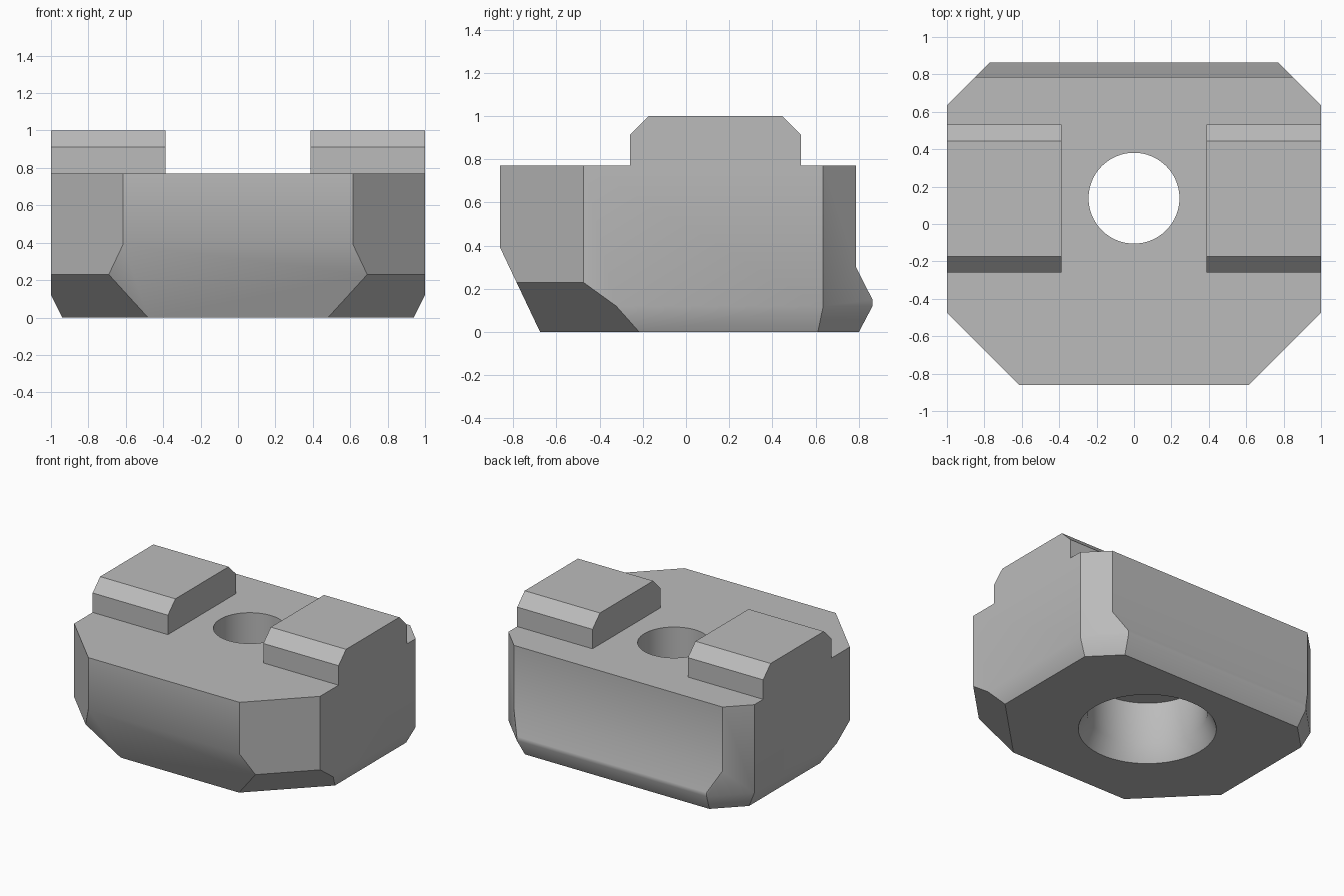
import bpy, bmesh, math
from mathutils import Vector

cube = bpy.data.objects.get("Cube")
if cube:
    bpy.data.objects.remove(cube, do_unlink=True)

steel = bpy.data.materials.new("plain_grey_steel")
steel.use_nodes = True
GREY = (0.5, 0.5, 0.5, 1)
steel.diffuse_color = GREY
steel.node_tree.nodes["Principled BSDF"].inputs["Base Color"].default_value = GREY


def make_object(name, bm):
    bmesh.ops.recalc_face_normals(bm, faces=bm.faces[:])
    mesh = bpy.data.meshes.new(name)
    bm.to_mesh(mesh)
    bm.free()
    mesh.materials.append(steel)
    obj = bpy.data.objects.new(name, mesh)
    bpy.context.collection.objects.link(obj)
    return obj


def activate(obj):
    bpy.ops.object.select_all(action="DESELECT")
    obj.select_set(True)
    bpy.context.view_layer.objects.active = obj


def extrude_x(profile, x0, x1):
    """Extrude a (y, z) outline along x."""
    bm = bmesh.new()
    face = bm.faces.new([bm.verts.new((x0, y, z)) for y, z in profile])
    ext = bmesh.ops.extrude_face_region(bm, geom=[face])["geom"]
    verts = [v for v in ext if isinstance(v, bmesh.types.BMVert)]
    bmesh.ops.translate(bm, verts=verts, vec=(x1 - x0, 0, 0))
    return bm


def slice_off(bm, point, normal):
    """Cut away everything beyond a plane and cap the cut."""
    geom = bm.verts[:] + bm.edges[:] + bm.faces[:]
    cut = bmesh.ops.bisect_plane(bm, geom=geom, plane_co=point, plane_no=normal,
                                 clear_outer=True, dist=1e-5)["geom_cut"]
    edges = [e for e in cut if isinstance(e, bmesh.types.BMEdge) and e.is_boundary]
    if edges:
        bmesh.ops.contextual_create(bm, geom=edges)


# Main block: side outline with sloping front and a rounded rear lip
body_outline = [(-0.86, 0.77), (-0.86, 0.39), (-0.675, 0), (0.80, 0),
                (0.863, 0.12), (0.863, 0.15), (0.787, 0.30), (0.787, 0.77)]
bm = extrude_x(body_outline, -1, 1)
root = math.sqrt(2)
for s in (-1, 1):
    # upright corner cuts, front then back
    slice_off(bm, Vector((s, -0.475, 0)), Vector((s, -1, 0)))
    slice_off(bm, Vector((s, 0.635, 0)), Vector((s, 1, 0)))
    # steep bevel under the front corner
    slice_off(bm, Vector((s, -0.475, 0.23)), Vector((s / root, -1 / root, -0.98)))
    # tapered lower edge along the side and rear corner
    slice_off(bm, Vector((s, 0, 0.12)), Vector((s, 0, -0.5)))
    slice_off(bm, Vector((s, 0.635, 0.12)), Vector((s / root, 1 / root, -0.5)))
body = make_object("nut_body", bm)

# Stepped bore: wide below, narrow above
bore_outline = [(0, -0.1), (0.51, -0.1), (0.40, 0.12), (0.40, 0.43),
                (0.243, 0.43), (0.243, 0.9), (0, 0.9)]
bm = bmesh.new()
ring = [bm.verts.new((r, 0, z)) for r, z in bore_outline]
edges = [bm.edges.new(pair) for pair in zip(ring, ring[1:])]
bmesh.ops.spin(bm, geom=ring + edges, cent=(0, 0, 0), axis=(0, 0, 1),
               angle=math.tau, steps=64, use_merge=True)
bmesh.ops.remove_doubles(bm, verts=bm.verts[:], dist=1e-4)
bmesh.ops.translate(bm, verts=bm.verts[:], vec=(0, 0.138, 0))
cutter = make_object("bore_cutter", bm)
cutter.hide_render = True

bore = body.modifiers.new("bore", "BOOLEAN")
bore.operation = "DIFFERENCE"
bore.solver = "EXACT"
bore.object = cutter
activate(body)
bpy.ops.object.modifier_apply(modifier=bore.name)
bpy.data.objects.remove(cutter, do_unlink=True)
bpy.ops.object.shade_smooth_by_angle(angle=math.radians(30))

# Raised pads with bevelled front and back edges
pad_outline = [(-0.26, 0.77), (-0.26, 0.913), (-0.173, 1.0), (0.445, 1.0),
               (0.532, 0.913), (0.532, 0.77)]
for side, s in (("left", 1), ("right", -1)):
    make_object(side + "_pad", extrude_x(pad_outline, s * 0.388, s))
